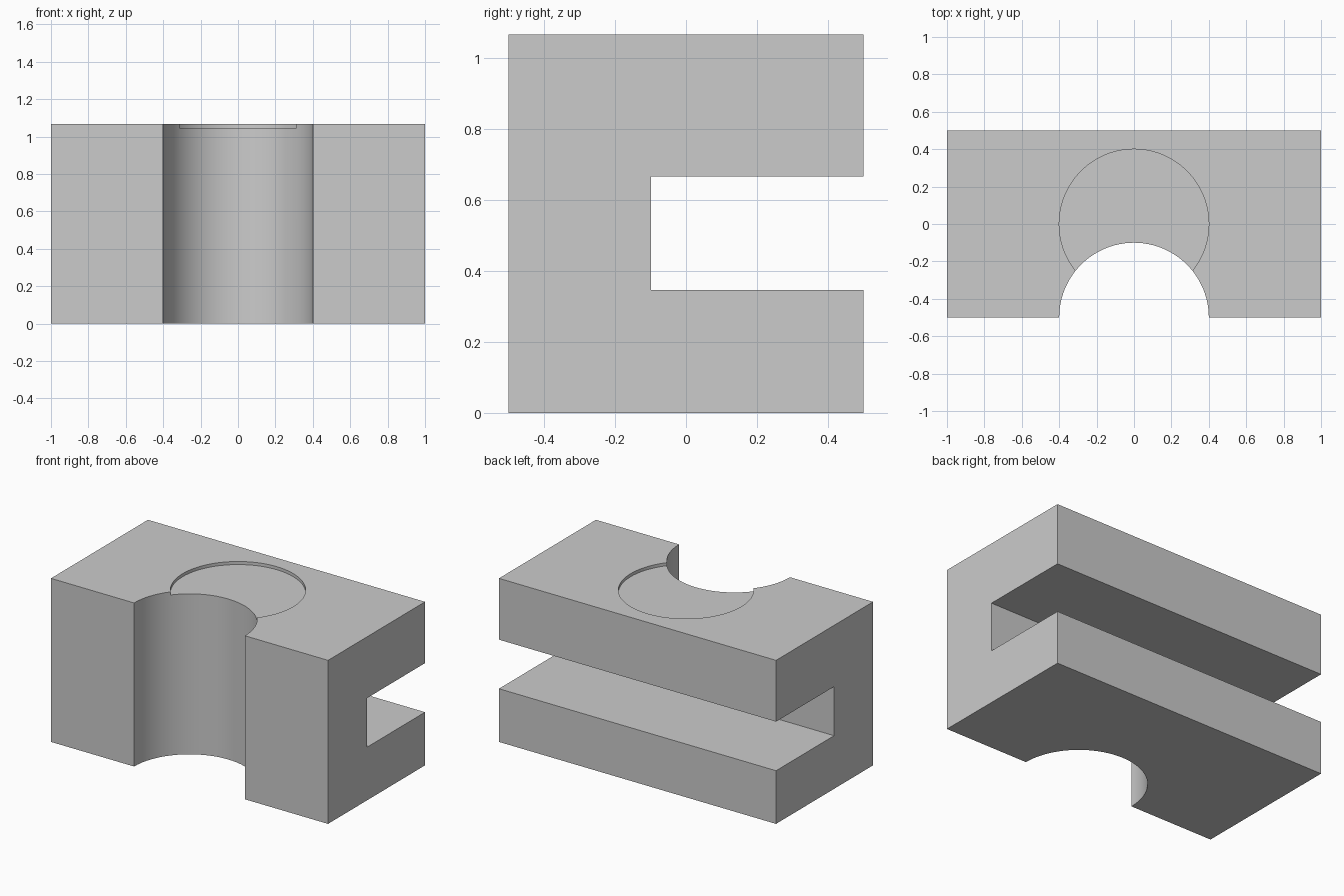
import bpy
import bmesh
from math import radians

if "Cube" in bpy.data.objects:
    bpy.data.objects.remove(bpy.data.objects["Cube"], do_unlink=True)

HEIGHT = 1.067
RADIUS = 0.4

# Single grey material
grey = bpy.data.materials.new("plain grey")
grey.use_nodes = True
colour = (0.6, 0.6, 0.6, 1)
grey.diffuse_color = colour
grey.node_tree.nodes["Principled BSDF"].inputs["Base Color"].default_value = colour


def activate(obj):
    bpy.ops.object.select_all(action="DESELECT")
    obj.select_set(True)
    bpy.context.view_layer.objects.active = obj


def extrude_profile(name, points, half_width):
    """Extrude a (y, z) profile along x."""
    bm = bmesh.new()
    face = bm.faces.new([bm.verts.new((-half_width, y, z)) for y, z in points])
    new = bmesh.ops.extrude_face_region(bm, geom=[face])["geom"]
    verts = [v for v in new if isinstance(v, bmesh.types.BMVert)]
    bmesh.ops.translate(bm, verts=verts, vec=(2 * half_width, 0, 0))
    bmesh.ops.recalc_face_normals(bm, faces=bm.faces)
    mesh = bpy.data.meshes.new(name)
    bm.to_mesh(mesh)
    bm.free()
    obj = bpy.data.objects.new(name, mesh)
    bpy.context.collection.objects.link(obj)
    return obj


def cut_cylinder(body, name, y, bottom, top):
    """Subtract a vertical cylinder from the body."""
    bpy.ops.mesh.primitive_cylinder_add(
        vertices=96, radius=RADIUS, depth=top - bottom,
        location=(0, y, (top + bottom) / 2))
    cutter = bpy.context.object
    cutter.name = name
    cutter.hide_render = True
    activate(body)
    mod = body.modifiers.new(name, "BOOLEAN")
    mod.operation = "DIFFERENCE"
    mod.solver = "EXACT"
    mod.object = cutter
    bpy.ops.object.modifier_apply(modifier=mod.name)
    bpy.data.objects.remove(cutter, do_unlink=True)


# Block with a long slot open to the back
slot_low, slot_high, slot_end = 0.347, 0.667, -0.098
block = extrude_profile("slotted_block", [
    (-0.5, 0), (0.5, 0), (0.5, slot_low), (slot_end, slot_low),
    (slot_end, slot_high), (0.5, slot_high), (0.5, HEIGHT), (-0.5, HEIGHT)], 1)

# Half-round channel down the front, and shallow round recess in the top
cut_cylinder(block, "front_channel_cutter", -0.5, -0.2, HEIGHT + 0.2)
cut_cylinder(block, "top_recess_cutter", 0, HEIGHT - 0.02, HEIGHT + 0.2)

block.data.materials.clear()
block.data.materials.append(grey)
activate(block)
bpy.ops.object.shade_smooth_by_angle(angle=radians(30))
